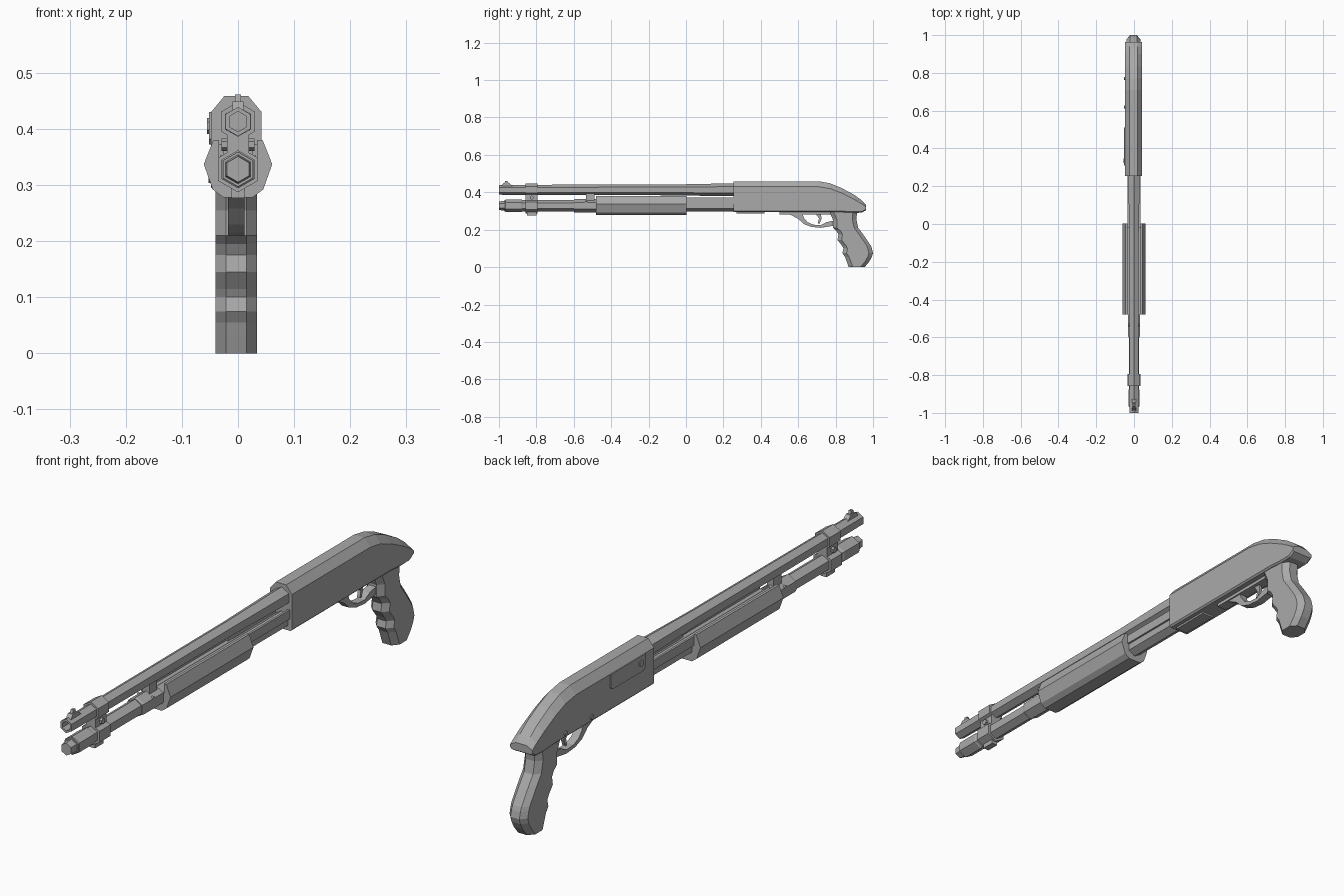
import bpy, bmesh, math
from mathutils import Vector

cube = bpy.data.objects.get("Cube")
if cube:
    bpy.data.objects.remove(cube, do_unlink=True)

steel = bpy.data.materials.new("matte_grey")
steel.use_nodes = True
GREY = (0.4, 0.4, 0.4, 1)
steel.diffuse_color = GREY
steel.node_tree.nodes["Principled BSDF"].inputs["Base Color"].default_value = GREY

MID = -0.003   # receiver and grip sit slightly off the barrel line
BARREL_Z, TUBE_Z = 0.413, 0.328


def loft(name, rings):
    """Skin a list of equal-length closed rings and cap both ends."""
    bm = bmesh.new()
    loops = [[bm.verts.new(p) for p in ring] for ring in rings]
    n = len(loops[0])
    for a, b in zip(loops, loops[1:]):
        for i in range(n):
            j = (i + 1) % n
            bm.faces.new((a[i], a[j], b[j], b[i]))
    bm.faces.new(loops[0][::-1])
    bm.faces.new(loops[-1])
    bmesh.ops.recalc_face_normals(bm, faces=bm.faces)
    mesh = bpy.data.meshes.new(name)
    bm.to_mesh(mesh)
    bm.free()
    mesh.materials.append(steel)
    obj = bpy.data.objects.new(name, mesh)
    bpy.context.collection.objects.link(obj)
    return obj


def box(name, x, y, z):
    """Box from three (low, high) ranges."""
    return loft(name, [[(x[0], v, z[0]), (x[1], v, z[0]),
                        (x[1], v, z[1]), (x[0], v, z[1])] for v in y])


def hex_rod(name, stations, z, x=0):
    """Six-sided rod along y, point up; stations are (y, radius)."""
    angles = [math.radians(30 + 60 * i) for i in range(6)]
    return loft(name, [[(x + r * math.cos(a), y, z + r * math.sin(a)) for a in angles]
                       for y, r in stations])


def side_prism(name, profile, x0, x1):
    """Extrude a (y, z) outline across x."""
    return loft(name, [[(x, y, z) for y, z in profile] for x in (x0, x1)])


def pin(name, x0, x1, y, z, r, sides=8):
    angles = [2 * math.pi * (i + 0.5) / sides for i in range(sides)]
    return side_prism(name, [(y + r * math.cos(a), z + r * math.sin(a)) for a in angles], x0, x1)


# Receiver: y, top, shoulder, bottom
def receiver_ring(y, top, shoulder, bottom):
    half = [(0.021, top), (0.045, shoulder), (0.045, bottom + 0.006), (0.039, bottom)]
    return ([(MID + x, y, z) for x, z in half]
            + [(MID - x, y, z) for x, z in reversed(half)])


loft("receiver", [receiver_ring(*s) for s in [
    (0.254, 0.459, 0.43, 0.294), (0.71, 0.459, 0.43, 0.294),
    (0.77, 0.448, 0.42, 0.294), (0.83, 0.424, 0.397, 0.294),
    (0.90, 0.386, 0.362, 0.29), (0.94, 0.357, 0.338, 0.291),
    (0.963, 0.334, 0.322, 0.305)]])

# Pistol grip: height, front, back
def grip_ring(z, front, back):
    half = [(0.018, front), (0.037, front + 0.022), (0.037, back - 0.022), (0.018, back)]
    return ([(MID + x, y, z) for x, y in half]
            + [(MID - x, y, z) for x, y in reversed(half)])


loft("grip", [grip_ring(*s) for s in [
    (0.3, 0.765, 0.915), (0.255, 0.785, 0.911), (0.21, 0.785, 0.921),
    (0.195, 0.803, 0.932), (0.175, 0.815, 0.947), (0.145, 0.81, 0.968),
    (0.115, 0.834, 0.988), (0.1, 0.842, 0.994), (0.075, 0.836, 1.0),
    (0.055, 0.85, 0.994), (0.03, 0.859, 0.98), (0, 0.87, 0.955)]])

# Barrel with a recessed bore
hex_rod("barrel", [(-0.95, 0.018), (-1, 0.018), (-1, 0.026), (-0.86, 0.027),
                   (-0.05, 0.029), (0.2, 0.034), (0.3, 0.034)], BARREL_Z)

# Magazine tube, end cap and collar
hex_rod("magazine_tube", [(-0.97, 0.031), (0.3, 0.031)], TUBE_Z)
hex_rod("magazine_cap", [(-1, 0.023), (-0.97, 0.026), (-0.965, 0.034),
                         (-0.88, 0.034), (-0.875, 0.031)], TUBE_Z)
hex_rod("tube_collar", [(-0.6, 0.034), (-0.59, 0.037), (-0.48, 0.037)], TUBE_Z)

# Barrel lug joining the collar
box("barrel_lug", (-0.014, 0.014), (-0.535, -0.49), (0.345, 0.405))
pin("lug_pin", -0.032, 0.032, -0.535, 0.345, 0.008, 6)

# Clamp holding barrel and tube together
hex_rod("clamp_upper", [(-0.857, 0.035), (-0.793, 0.035)], BARREL_Z)
hex_rod("clamp_lower", [(-0.857, 0.041), (-0.793, 0.041)], TUBE_Z)
box("clamp_bridge", (-0.02, 0.02), (-0.857, -0.793), (0.34, 0.4))
box("clamp_foot", (-0.012, 0.012), (-0.85, -0.8), (0.277, 0.31))
pin("clamp_screw", -0.029, 0.029, -0.825, 0.372, 0.011, 6)

# Front sight
side_prism("sight_ramp", [(-0.99, 0.432), (-0.975, 0.449), (-0.945, 0.449), (-0.925, 0.432)],
           -0.01, 0.01)
side_prism("sight_blade", [(-0.972, 0.445), (-0.966, 0.461), (-0.954, 0.461), (-0.948, 0.445)],
           -0.005, 0.005)

# Sliding forend: open channel around the tube
half = [(0.034, 0.345), (0.034, 0.38), (0.044, 0.38), (0.061, 0.337), (0.045, 0.292), (0.026, 0.278)]
section = half + [(-x, z) for x, z in reversed(half)]
loft("forend", [[(x, y, z) for x, z in section] for y in (-0.48, 0.003)])

# Action bars on both sides
for side, x in (("left", 0.03), ("right", -0.03)):
    box(side + "_action_bar", (x - 0.004, x + 0.004), (-0.02, 0.28), (0.338, 0.372))

# Ejection port on the right wall, with bolt
wall = MID - 0.045
port = [(0.32, 0.372), (0.5, 0.372), (0.512, 0.382), (0.512, 0.43), (0.31, 0.43), (0.31, 0.382)]
side_prism("ejection_port", port, wall - 0.004, wall + 0.003)
pin("bolt_face", wall - 0.007, wall, 0.335, 0.405, 0.014, 6)

# Receiver pins on the right wall
for i, (y, z) in enumerate([(0.62, 0.315), (0.77, 0.312)]):
    pin("receiver_pin_%d" % (i + 1), wall - 0.005, wall + 0.004, y, z, 0.009)

# Loading gate and trigger housing beneath
box("loading_gate", (MID - 0.024, MID + 0.024), (0.27, 0.42), (0.287, 0.3))
box("trigger_housing", (MID - 0.02, MID + 0.02), (0.5, 0.8), (0.282, 0.3))

# Trigger guard: outer curve joined to inner curve
outer = [(0.5, 0.292), (0.56, 0.279), (0.6, 0.258), (0.63, 0.23),
         (0.67, 0.215), (0.72, 0.21), (0.795, 0.222)]
inner = [(0.795, 0.25), (0.75, 0.24), (0.72, 0.224),
         (0.68, 0.227), (0.65, 0.24), (0.63, 0.263), (0.62, 0.292)]
side_prism("trigger_guard", outer + inner, MID - 0.015, MID + 0.015)

# Trigger blade
side_prism("trigger", [(0.69, 0.29), (0.72, 0.29), (0.725, 0.26), (0.715, 0.234),
                       (0.705, 0.234), (0.711, 0.26)], MID - 0.006, MID + 0.006)
